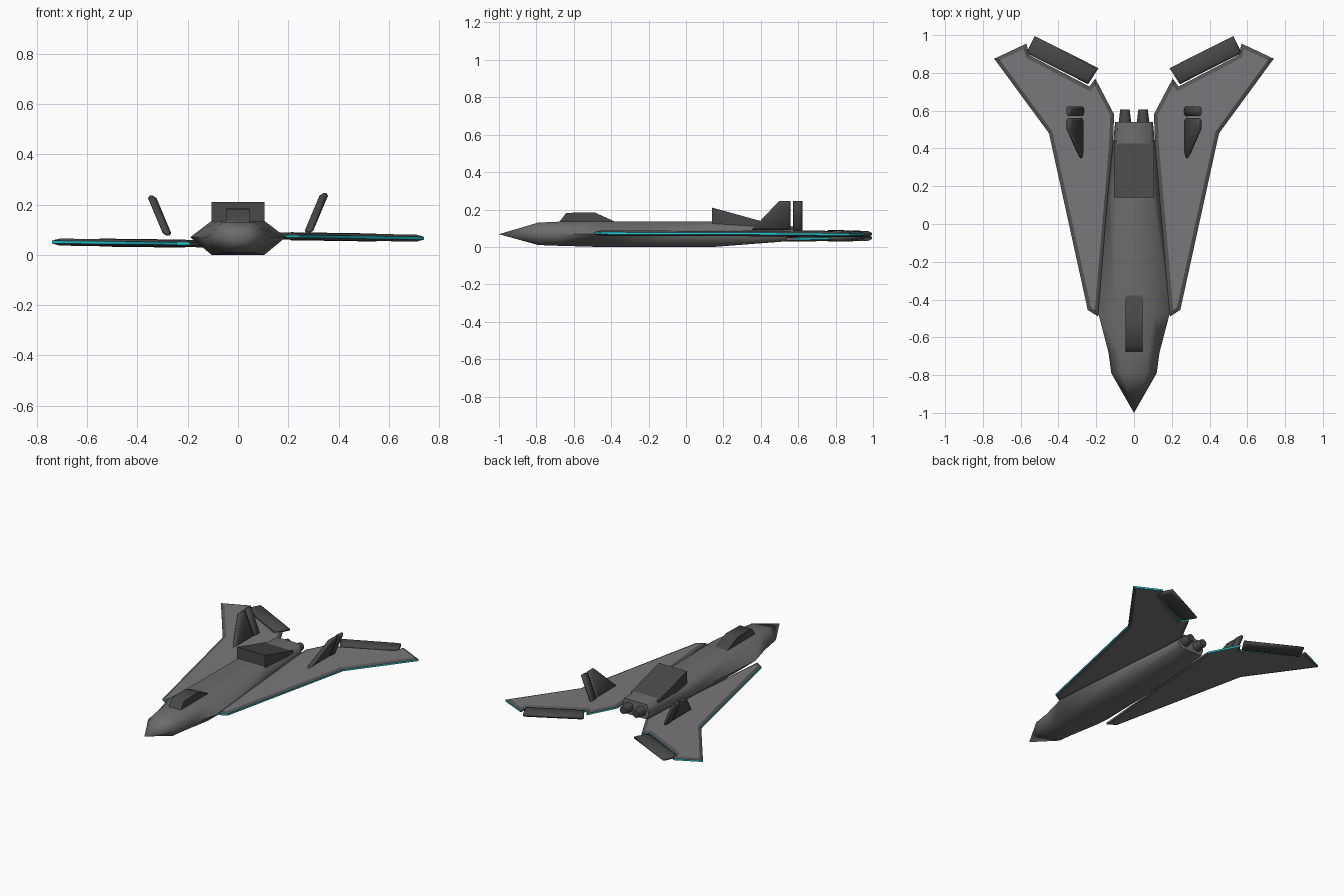
import bpy, bmesh, math
from mathutils import Matrix, Vector

if "Cube" in bpy.data.objects:
    bpy.data.objects.remove(bpy.data.objects["Cube"])


def make_material(name, color):
    m = bpy.data.materials.new(name)
    m.diffuse_color = color
    m.use_nodes = True
    m.node_tree.nodes["Principled BSDF"].inputs["Base Color"].default_value = m.diffuse_color
    return m


TEAL = make_material("edge_teal", (0.02, 0.58, 0.66, 1))
DARK = make_material("dark_grey", (0.065, 0.065, 0.065, 1))
HULL = make_material("hull_grey", (0.15, 0.15, 0.155, 1))
WING = make_material("wing_grey", (0.195, 0.185, 0.20, 1))
BEVEL = make_material("bevel_grey", (0.09, 0.09, 0.092, 1))


def finish(name, bm, mats, angle=None):
    bmesh.ops.recalc_face_normals(bm, faces=bm.faces)
    me = bpy.data.meshes.new(name)
    bm.to_mesh(me)
    bm.free()
    for m in mats:
        me.materials.append(m)
    ob = bpy.data.objects.new(name, me)
    bpy.context.collection.objects.link(ob)
    if angle:
        bpy.context.view_layer.objects.active = ob
        ob.select_set(True)
        bpy.ops.object.shade_smooth_by_angle(angle=math.radians(angle))
        ob.select_set(False)
    return ob


def plate(name, outline, rim, thick, inset, matrix, mats, root_side=None, angle=None):
    """Flat outline given a thin rim and raised, inset faces on both sides."""
    bm = bmesh.new()
    vs = [bm.verts.new((u, v, -rim / 2)) for u, v in outline]
    face = bm.faces.new(vs)
    ext = bmesh.ops.extrude_face_region(bm, geom=[face], use_keep_orig=True)
    top = [g for g in ext["geom"] if isinstance(g, bmesh.types.BMVert)]
    bmesh.ops.translate(bm, verts=top, vec=(0, 0, rim))
    bmesh.ops.recalc_face_normals(bm, faces=bm.faces)
    bm.normal_update()
    for f in bm.faces:
        if abs(f.normal.z) < 0.5 and root_side and f.normal.x * root_side > -0.9:
            f.material_index = 1
    if inset:
        caps = [f for f in bm.faces if abs(f.normal.z) > 0.9]
        ring = bmesh.ops.inset_individual(bm, faces=caps, thickness=inset,
                                          depth=(thick - rim) / 2, use_even_offset=True)
        if root_side:
            for f in ring["faces"]:
                f.material_index = 2
    bmesh.ops.transform(bm, matrix=matrix, verts=bm.verts)
    return finish(name, bm, mats, angle)


def axes(u, v, n, origin=(0, 0, 0)):
    m = Matrix((u, v, n)).transposed().to_4x4()
    m.translation = Vector(origin)
    return m


# Fuselage: six-sided sections lofted from the nose tip
# y, half width, top half width, bottom z, top z
sections = [(-0.79, 0.12, 0.065, 0.010, 0.130), (-0.68, 0.135, 0.075, 0.006, 0.135),
            (-0.47, 0.19, 0.105, 0.0, 0.135), (0.15, 0.140, 0.098, 0.0, 0.135),
            (0.54, 0.10, 0.085, 0.030, 0.130)]
bm = bmesh.new()
rings = []
for y, w, t, lo, hi in sections:
    pts = [(w, 0.07), (t, hi), (-t, hi), (-w, 0.07), (-t, lo), (t, lo)]
    rings.append([bm.verts.new((x, y, z)) for x, z in pts])
tip = bm.verts.new((0, -1, 0.068))
for i in range(6):
    j = (i + 1) % 6
    bm.faces.new((tip, rings[0][i], rings[0][j]))
    for a, b in zip(rings, rings[1:]):
        bm.faces.new((a[i], b[i], b[j], a[j]))
bm.faces.new(rings[-1])
finish("fuselage", bm, [HULL], 85)

# Canopy and dorsal intake: side profiles extruded across
side = axes((0, 1, 0), (0, 0, 1), (1, 0, 0))
plate("canopy", [(-0.68, 0.13), (-0.64, 0.182), (-0.49, 0.185), (-0.375, 0.133)],
      0.09, 0.09, 0, side, [DARK], angle=60)
plate("dorsal_intake", [(0.14, 0.11), (0.14, 0.21), (0.35, 0.152), (0.44, 0.128), (0.44, 0.11)],
      0.21, 0.21, 0, side, [DARK], angle=60)

# Exhaust nozzles
for s, label in ((1, "right"), (-1, "left")):
    bm = bmesh.new()
    bmesh.ops.create_cone(bm, cap_ends=True, segments=8, radius1=0.036, radius2=0.025, depth=0.09,
                          matrix=Matrix.Translation((0.048 * s, 0.56, 0.08))
                          @ Matrix.Rotation(-math.pi / 2, 4, 'X'))
    finish("nozzle_" + label, bm, [DARK], 50)

wing = [(0.19, -0.49), (0.245, -0.455), (0.45, 0.48), (0.74, 0.875), (0.57, 0.955),
        (0.553, 0.893), (0.236, 0.728), (0.205, 0.77), (0.105, 0.58), (0.112, 0.42)]
flap = [(0.243, 0.74), (0.570, 0.905), (0.525, 0.995), (0.188, 0.825)]
fin = [(0.35, 0.0), (0.497, 0.155), (0.56, 0.155), (0.56, 0.0)]
rudder = [(0.572, -0.004), (0.572, 0.155), (0.622, 0.155), (0.622, -0.004)]

# Wings, flaps and canted fins; the left side sits slightly lower
for s, label, z0, tilt, fz in ((1, "right", 0.077, -0.015, 0.09), (-1, "left", 0.042, 0.012, 0.08)):
    flat = axes((1, 0, tilt * s), (0, 1, 0), (0, 0, 1), (0, 0, z0))
    plate("wing_" + label, [(x * s, y) for x, y in wing], 0.011, 0.028, 0.02,
          flat, [WING, TEAL, BEVEL], s)
    plate("flap_" + label, [(x * s, y) for x, y in flap], 0.010, 0.032, 0.016,
          flat, [DARK], angle=60)
    canted = axes((0, 1, 0), (0.42 * s, 0, 1), (1, 0, 0), (0.28 * s, 0, fz))
    plate("fin_" + label, fin, 0.010, 0.034, 0.012, canted, [DARK], angle=60)
    plate("rudder_" + label, rudder, 0.012, 0.034, 0.010, canted, [DARK], angle=60)
